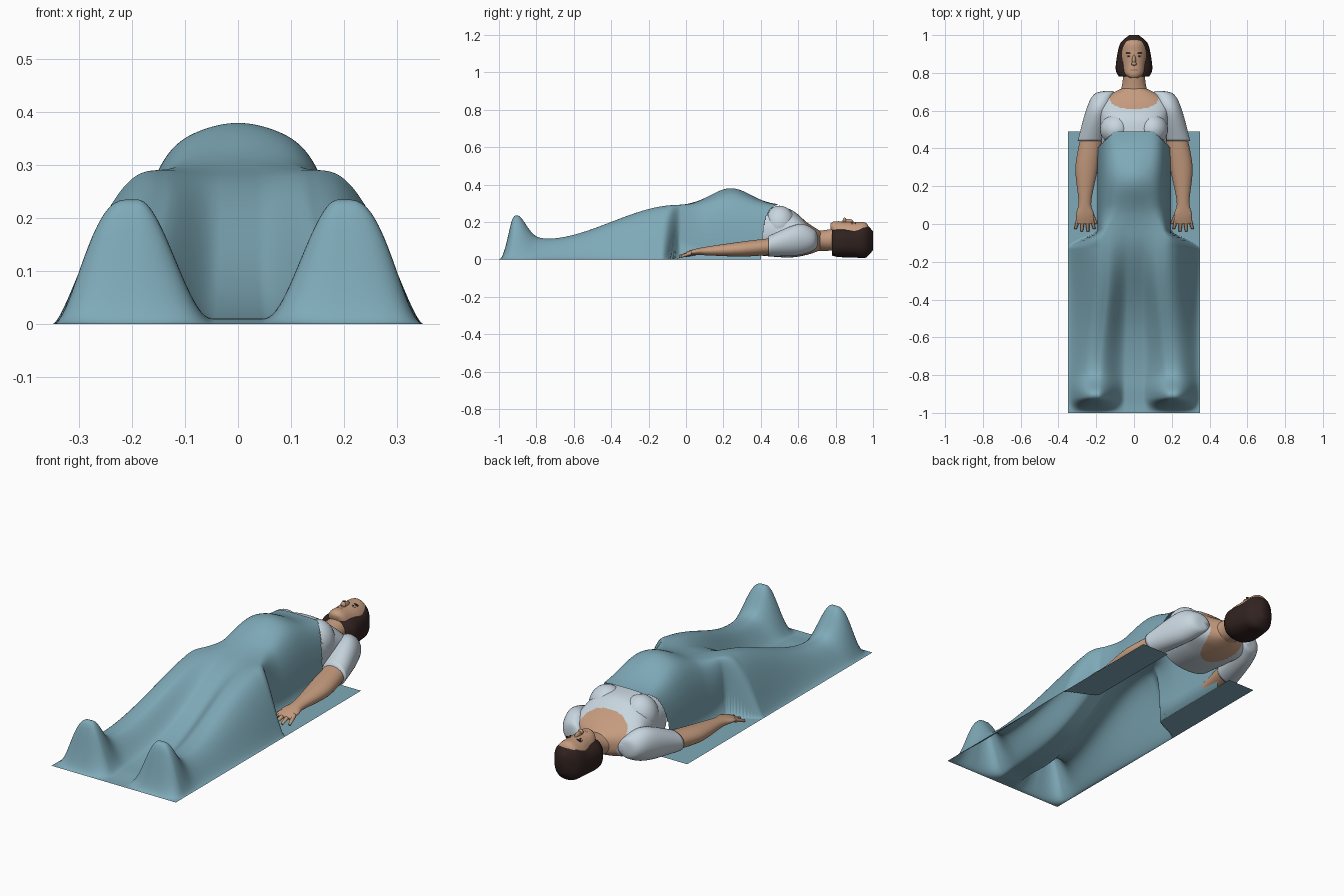
import bpy, bmesh, math

cube = bpy.data.objects.get("Cube")
if cube:
    bpy.data.objects.remove(cube, do_unlink=True)


def material(name, *rgb):
    mat = bpy.data.materials.new(name)
    mat.use_nodes = True
    mat.diffuse_color = (*rgb, 1)
    mat.node_tree.nodes["Principled BSDF"].inputs["Base Color"].default_value = (*rgb, 1)
    return mat


TEAL = material("blanket teal", .21, .4, .48)
CLOTH = material("gown pale blue", .58, .67, .74)
SKIN = material("skin", .56, .33, .21)
HAIR = material("dark brown hair", .03, .016, .014)
LIP = material("lips", .42, .19, .14)
WHITE = material("eye white", .6, .55, .5)


def finish(name, bm, *mats):
    mesh = bpy.data.meshes.new(name)
    bm.to_mesh(mesh)
    bm.free()
    for mat in mats:
        mesh.materials.append(mat)
    for poly in mesh.polygons:
        poly.use_smooth = True
    bpy.context.collection.objects.link(bpy.data.objects.new(name, mesh))


def spline(rows, steps):
    """Smooth rows of numbers with a Catmull-Rom curve."""
    padded = [rows[0], *rows, rows[-1]]
    smooth_rows = []
    for before, start, end, after in zip(padded, padded[1:], padded[2:], padded[3:]):
        for step in range(steps):
            t = step / steps
            smooth_rows.append([
                b + t / 2 * (c - a + t * (2 * a - 5 * b + 4 * c - d + t * (3 * (b - c) + d - a)))
                for a, b, c, d in zip(before, start, end, after)])
    return smooth_rows + [rows[-1]]


def signed_power(value, exponent):
    return math.copysign(abs(value) ** exponent, value)


def loft(name, rings, *mats, side=1, steps=8, segments=32, power=2, rule=None):
    """Skin rings given as (x, y, z, half width, half height)."""
    bm = bmesh.new()
    loops = []
    for x, y, z, half_width, half_height in spline(rings, steps):
        loop = []
        for i in range(segments):
            angle = math.tau * i / segments
            across = half_width * signed_power(math.cos(angle), 2 / power)
            up = half_height * signed_power(math.sin(angle), 2 / power)
            loop.append(bm.verts.new((side * (x + across), y, z + up)))
        loops.append(loop)
    for near, far in zip(loops, loops[1:]):
        for i in range(segments):
            bm.faces.new((near[i - 1], near[i], far[i], far[i - 1]))
    bm.faces.new(loops[0])
    bm.faces.new(loops[-1])
    bmesh.ops.recalc_face_normals(bm, faces=bm.faces)
    if rule:
        for face in bm.faces:
            face.material_index = rule(face.calc_center_median())
    finish(name, bm, *mats)


def ellipsoid(name, location, size, mat):
    bm = bmesh.new()
    bmesh.ops.create_uvsphere(bm, u_segments=24, v_segments=16, radius=1)
    bmesh.ops.scale(bm, vec=size, verts=bm.verts)
    bmesh.ops.translate(bm, vec=location, verts=bm.verts)
    finish(name, bm, mat)


def ease(low, high, value):
    t = min(max((value - low) / (high - low), 0), 1)
    return t * t * (3 - 2 * t)


def bell(distance, width):
    return math.exp(-(distance / width) ** 2)


# Blanket: a sheet draped over feet, legs, hips and a round belly
def drape(x, y):
    x = abs(x)
    feet = .125 * bell(y + .905, .07)
    legs = .11 + .18 * ease(-.75, -.05, y)
    belly = .09 * bell(y - .24, .15) * bell(x, .17)
    crest = (feet + legs + belly) * ease(-1, -.92, y)
    valley = crest * ease(-1, .05, y)
    ridge = .21 - .06 * ease(-.9, -.2, y) - .1 * ease(-.08, .1, y)
    if x < ridge:
        return valley + (crest - valley) * ease(.22, .9, x / ridge)
    waist = ease(-.13, -.03, y)
    outer = .35 - .155 * waist
    power = 2.4 + 1.6 * waist
    steepness = 2 - .5 * ease(-.8, -.1, y) - waist
    t = min((x - ridge) / (outer - ridge), 1)
    return crest * (1 - t ** power) ** steepness


COLUMNS, ROWS = 200, 220
HALF_WIDTH, FOOT_END, CHEST_END = .35, -1, .49
bm = bmesh.new()
grid = []
for r in range(ROWS + 1):
    y = FOOT_END + (CHEST_END - FOOT_END) * r / ROWS
    xs = [HALF_WIDTH * (2 * c / COLUMNS - 1) for c in range(COLUMNS + 1)]
    grid.append([bm.verts.new((x, y, drape(x, y))) for x in xs])
for near, far in zip(grid, grid[1:]):
    for c in range(COLUMNS):
        x, y = abs(near[c].co.x + near[c + 1].co.x) / 2, far[c].co.y
        # The hem slants back at both sides of the chest
        if not (.11 < x < .195 and x + y > .6):
            bm.faces.new((near[c], near[c + 1], far[c + 1], far[c]))
loose = [vert for vert in bm.verts if not vert.link_faces]
bmesh.ops.delete(bm, geom=loose, context='VERTS')
finish("blanket", bm, TEAL)


# Upper body: gown with a scooped neckline and an open back
def neckline(point):
    front = point.z > .1
    width, depth, power = (.137, .105, 3) if front else (.1, .17, 2)
    reach = abs(point.x / width) ** power + abs((point.y - .715) / depth) ** power
    return int(reach < 1)


loft("gown_torso", [
    (0, .4, .15, .17, .13), (0, .55, .14, .18, .13),
    (0, .65, .11, .18, .085), (0, .72, .1, .06, .05)],
    CLOTH, SKIN, steps=24, segments=128, power=2.3, rule=neckline)
loft("neck", [(0, .67, .1, .09, .05), (0, .73, .1, .064, .055), (0, .83, .11, .055, .06)], SKIN)

for side, label in ((1, "left"), (-1, "right")):
    ellipsoid(label + "_breast", (side * .095, .5, .19), (.085, .085, .097), CLOTH)
    loft(label + "_sleeve", [
        (.13, .705, .1, .02, .02), (.16, .685, .105, .053, .055),
        (.19, .6, .105, .065, .083), (.23, .44, .07, .068, .055)], CLOTH, side=side)
    loft(label + "_arm", [
        (.22, .47, .07, .06, .045), (.25, .3, .055, .06, .04), (.26, .12, .045, .034, .024),
        (.26, .05, .04, .047, .016), (.26, 0, .03, .04, .01)], SKIN, side=side)
    # Four spread fingers and a thumb
    for n in range(4):
        spread = n - 1.5
        x = .26 + .023 * spread
        tip = .013 * abs(spread) - .045
        loft(f"{label}_finger_{n + 1}", [
            (x, .03, .035, .012, .012), (x + .01 * spread, tip, .015, .007, .007)],
            SKIN, side=side, segments=12)
    loft(label + "_thumb", [(.235, .08, .04, .014, .013), (.2, 0, .02, .007, .007)],
         SKIN, side=side, segments=12)

# Head, facing up
loft("head", [
    (0, .772, .18, .018, .012), (0, .795, .153, .048, .05), (0, .85, .12, .066, .08),
    (0, .91, .11, .073, .09), (0, .965, .105, .063, .088), (0, .99, .1, .02, .03)],
    SKIN, segments=48)
ellipsoid("nose", (0, .865, .2), (.01, .03, .017), SKIN)
ellipsoid("nose_tip", (0, .848, .209), (.014, .01, .014), SKIN)
ellipsoid("lips", (0, .816, .197), (.02, .008, .007), LIP)
for side, label in ((1, "left"), (-1, "right")):
    ellipsoid(label + "_eye", (side * .028, .888, .191), (.011, .005, .006), WHITE)
    ellipsoid(label + "_iris", (side * .028, .888, .194), (.005, .005, .005), HAIR)
    ellipsoid(label + "_eyebrow", (side * .029, .905, .193), (.016, .0025, .006), HAIR)

# Bobbed hair wrapped behind and over the head
loft("hair", [
    (0, .78, .09, .08, .07), (0, .82, .09, .097, .078), (0, .9, .09, .088, .08),
    (0, .96, .097, .07, .088), (0, 1, .1, .025, .05)], HAIR, segments=48, power=2.5)
